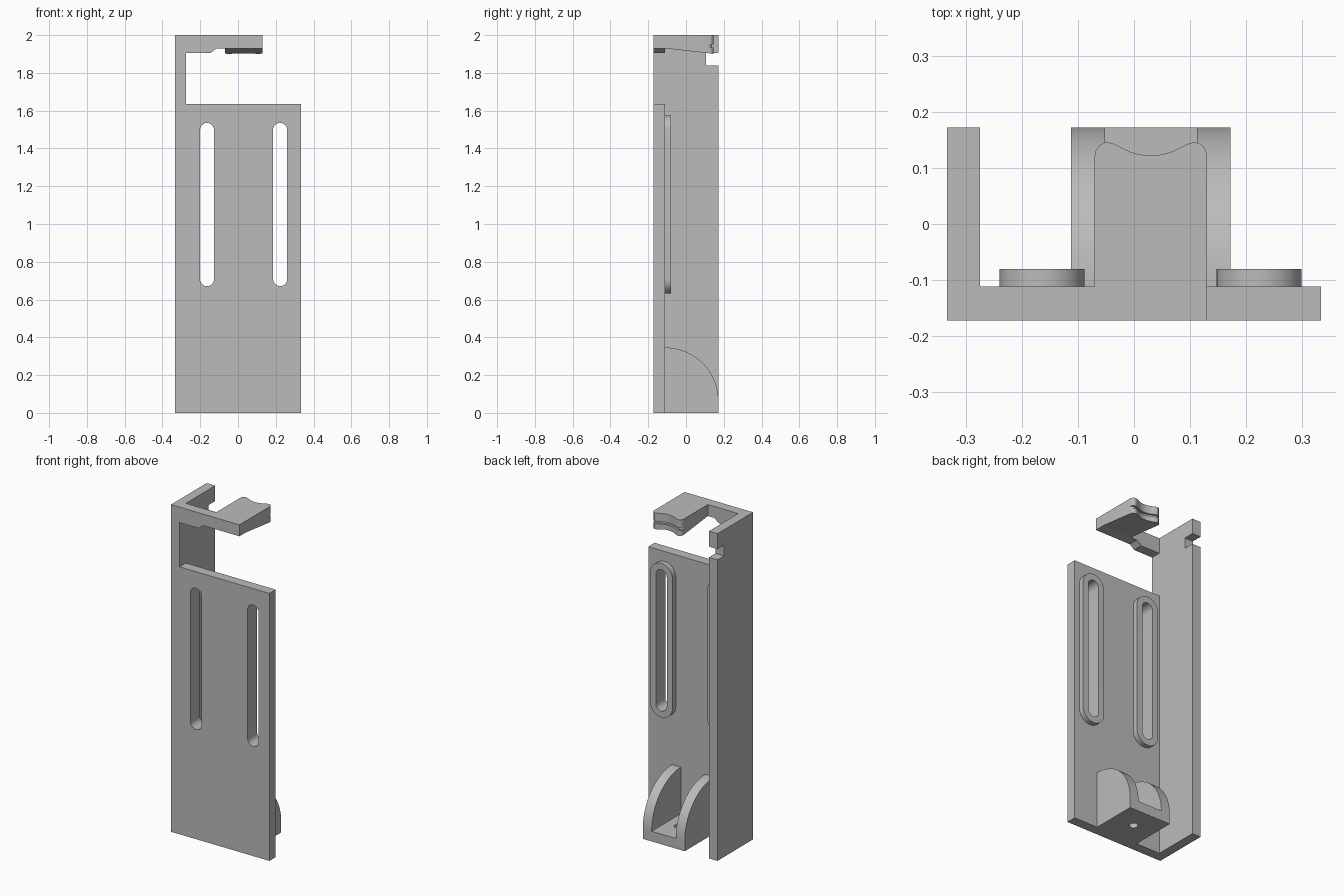
import bpy, bmesh, math

if "Cube" in bpy.data.objects:
    bpy.data.objects.remove(bpy.data.objects["Cube"], do_unlink=True)

grey = bpy.data.materials.new("plain grey")
grey.use_nodes = True
grey.diffuse_color = (0.5, 0.5, 0.5, 1)
grey.node_tree.nodes["Principled BSDF"].inputs["Base Color"].default_value = grey.diffuse_color

FRONT, INNER, BACK = -0.172, -0.111, 0.172
LEFT_WALL = -0.275


def prism(name, points, axis, start, end):
    """Extrude a flat outline along the named axis."""
    place = {"x": lambda p, d: (d, p[0], p[1]),
             "y": lambda p, d: (p[0], d, p[1]),
             "z": lambda p, d: (p[0], p[1], d)}[axis]
    bm = bmesh.new()
    a = [bm.verts.new(place(p, start)) for p in points]
    b = [bm.verts.new(place(p, end)) for p in points]
    bm.faces.new(a)
    bm.faces.new(b[::-1])
    for i in range(len(points)):
        j = (i + 1) % len(points)
        bm.faces.new((a[i], b[i], b[j], a[j]))
    bmesh.ops.recalc_face_normals(bm, faces=bm.faces)
    mesh = bpy.data.meshes.new(name)
    bm.to_mesh(mesh)
    bm.free()
    mesh.materials.append(grey)
    obj = bpy.data.objects.new(name, mesh)
    bpy.context.collection.objects.link(obj)
    return obj


def cut(obj, cutter):
    """Subtract the cutter, then discard it."""
    mod = obj.modifiers.new("cut", "BOOLEAN")
    mod.operation, mod.solver, mod.object = "DIFFERENCE", "EXACT", cutter
    bpy.context.view_layer.objects.active = obj
    bpy.ops.object.modifier_apply(modifier=mod.name)
    bpy.data.objects.remove(cutter, do_unlink=True)


def arc(cx, cy, r, a0, a1, n):
    steps = [math.radians(a0 + (a1 - a0) * i / n) for i in range(n + 1)]
    return [(cx + r * math.cos(t), cy + r * math.sin(t)) for t in steps]


def rect(a0, b0, a1, b1):
    return [(a0, b0), (a1, b0), (a1, b1), (a0, b1)]


def stadium(cx, r):
    return arc(cx, 1.498, r, 0, 180, 20) + arc(cx, 0.708, r, 180, 360, 20)


parts = []

# Front plate with the hooked top bar
plate = prism("front_plate", [(-0.333, 0), (0.333, 0), (0.333, 1.635),
                              (LEFT_WALL, 1.635), (LEFT_WALL, 1.905), (-0.145, 1.905),
                              (-0.114, 1.93), (0.13, 1.93), (0.13, 2), (-0.333, 2)],
              "y", FRONT, INNER)
parts.append(plate)

# Side wall with a notch in its back edge
parts.append(prism("side_wall", [(INNER, 0), (BACK, 0), (BACK, 1.84), (0.107, 1.84),
                                 (0.107, 1.906), (BACK, 1.906), (BACK, 2), (INNER, 2)],
                   "x", -0.333, LEFT_WALL))

# Slots with raised rims
for side, cx in (("right", -0.164), ("left", 0.223)):
    cut(plate, prism("slot_cutter", stadium(cx, 0.037), "y", -0.3, 0.1))
    rim = prism(side + "_slot_rim", stadium(cx, 0.076), "y", INNER, -0.08)
    cut(rim, prism("rim_cutter", stadium(cx, 0.037), "y", -0.3, 0.1))
    parts.append(rim)

# Tongue with a scooped, grooved tip
MID = 0.03
half = [(0.1, 0.122), (0.098, 0.132), (0.091, 0.141), (0.08, 0.146), (0.069, 0.144)]
half += [(d, 0.122 + 0.02 * (d / 0.063) ** 2) for d in (0.06, 0.048, 0.036, 0.024, 0.012)]
tip = [(MID + d, y) for d, y in half] + [(MID, 0.122)]
tip += [(MID - d, y) for d, y in reversed(half)]
tongue = prism("tongue", [(-0.07, INNER), (0.13, INNER)] + tip, "z", 1.93, 2)
for v in tongue.data.vertices:
    if v.co.z < 1.95:
        v.co.z -= 0.025 * (v.co.y - INNER) / 0.22
groove = [(MID + (x - MID) * 1.02, y - 0.012) for x, y in tip]
cut(tongue, prism("groove_cutter", [(-0.2, 0.3), (0.3, 0.3)] + groove, "z", 1.935, 1.95))
parts.append(tongue)

# Foot bracket: two rounded cheeks and a drilled floor
cheek = [(INNER, 0), (BACK, 0)] + arc(INNER, 0.063, BACK - INNER, 0, 90, 28)
for side, x in (("right", -0.112), ("left", 0.112)):
    parts.append(prism(side + "_cheek", cheek, "x", x, x + 0.06))
floor = prism("bracket_floor", rect(-0.052, INNER, 0.112, BACK), "z", 0, 0.062)
cut(floor, prism("hole_cutter", arc(MID, 0.03, 0.025, 0, 345, 23), "z", -0.1, 0.2))
parts.append(floor)

# Smooth the rounded surfaces, keep edges sharp
bpy.ops.object.select_all(action="DESELECT")
for obj in parts:
    obj.select_set(True)
bpy.context.view_layer.objects.active = plate
bpy.ops.object.shade_smooth_by_angle(angle=math.radians(25))
